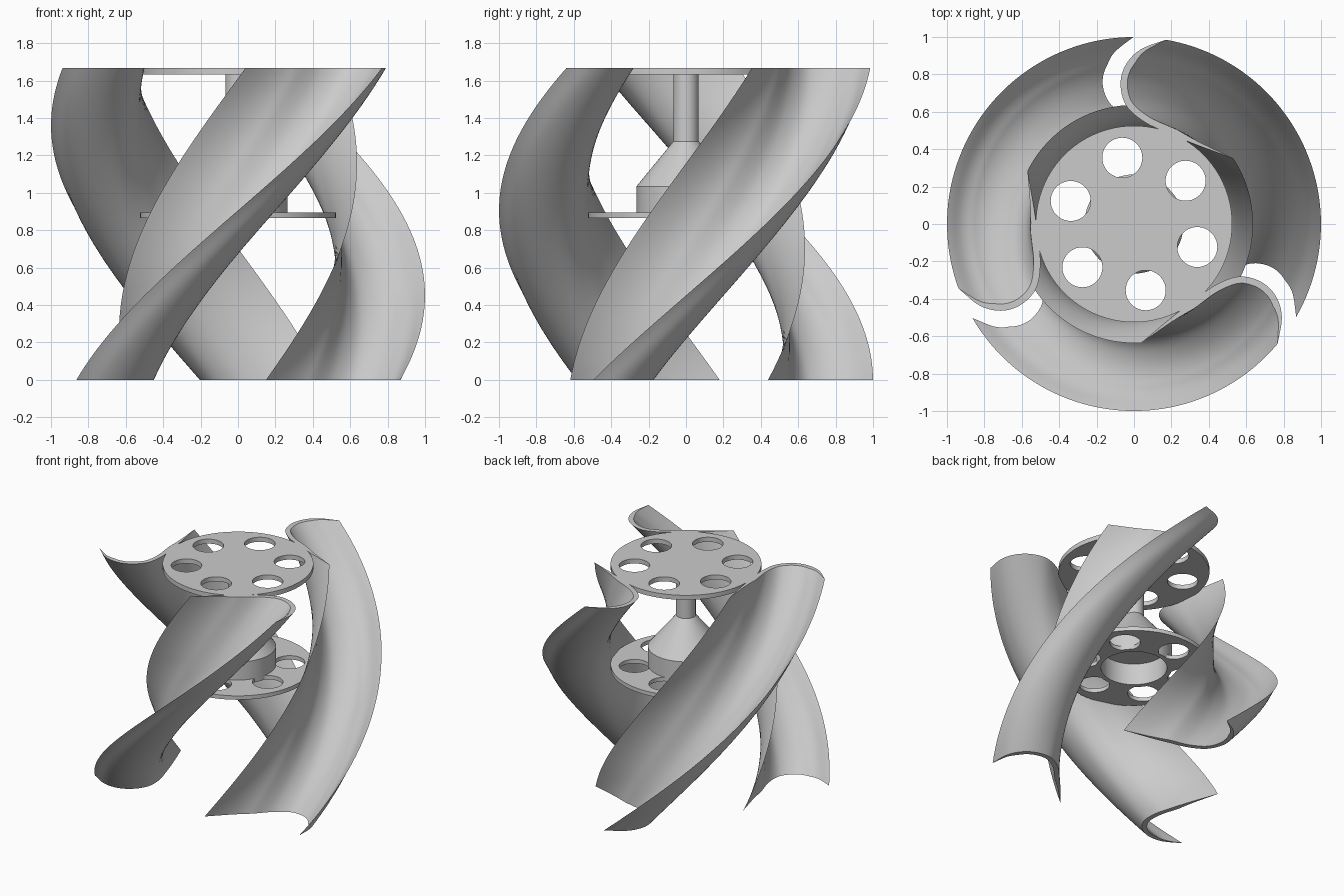
import bpy, bmesh
from math import sin, cos, pi, radians
from mathutils import Vector, Matrix

if "Cube" in bpy.data.objects:
    bpy.data.objects.remove(bpy.data.objects["Cube"])

H = 1.667                 # overall height
TWIST = radians(110)      # blade twist from bottom to top


def finish(name, bm):
    bmesh.ops.remove_doubles(bm, verts=bm.verts, dist=1e-5)
    bmesh.ops.recalc_face_normals(bm, faces=bm.faces)
    me = bpy.data.meshes.new(name)
    bm.to_mesh(me)
    bm.free()
    ob = bpy.data.objects.new(name, me)
    bpy.context.collection.objects.link(ob)
    smooth(ob)
    return ob


def smooth(ob):
    bpy.ops.object.select_all(action='DESELECT')
    ob.select_set(True)
    bpy.context.view_layer.objects.active = ob
    bpy.ops.object.shade_smooth_by_angle(angle=radians(30))


def spline(pts, n):
    """Catmull-Rom through the points, n samples per segment."""
    p = [Vector(q) for q in pts]
    p = [2 * p[0] - p[1]] + p + [2 * p[-1] - p[-2]]
    out = []
    for i in range(1, len(p) - 2):
        a, b, c, d = p[i - 1:i + 3]
        for k in range(n):
            t = k / n
            out.append(0.5 * (2 * b + (c - a) * t + (2 * a - 5 * b + 4 * c - d) * t * t
                              + (3 * b - a - 3 * c + d) * t ** 3))
    out.append(p[-2])
    return out


# Blade section at the top: convex side, outer tip to inner tip
outer = spline([(0.17, 0.985), (0.035, 0.933), (-0.045, 0.85), (-0.072, 0.745),
                (-0.04, 0.63), (0.06, 0.543), (0.19, 0.483), (0.33, 0.425), (0.53, 0.352)], 5)
inner = []
for i, q in enumerate(outer):
    d = (outer[min(i + 1, len(outer) - 1)] - outer[max(i - 1, 0)]).normalized()
    s = i / (len(outer) - 1)
    thick = 0.036 * min(1, s / 0.2, (1 - s) / 0.22)
    inner.append(q + Vector((-d.y, d.x)) * thick)


def blade(name, turn):
    bm = bmesh.new()
    rows = 48
    loop = outer + inner[-2:0:-1]
    n, m = len(loop), len(outer)
    rings = []
    for r in range(rows + 1):
        f = r / rows
        rot = Matrix.Rotation(turn - TWIST * (1 - f), 2)
        rings.append([bm.verts.new((*(rot @ q), H * f)) for q in loop])
    for a, b in zip(rings, rings[1:]):
        for i in range(n):
            j = (i + 1) % n
            bm.faces.new((a[i], a[j], b[j], b[i]))
    # flat end caps
    for ring in (rings[0], rings[-1]):
        for i in range(m - 1):
            quad = [ring[i], ring[i + 1], ring[(n - i - 1) % n], ring[(n - i) % n]]
            bm.faces.new(list(dict.fromkeys(quad)))
    return finish(name, bm)


for k in range(3):
    blade(f"blade_{k + 1}", k * 2 * pi / 3)


def disc(name, z0, z1, bore=None):
    """Round plate with six lightening holes and an optional centre bore."""
    cu = bpy.data.curves.new(name, 'CURVE')
    cu.dimensions, cu.fill_mode = '2D', 'BOTH'
    cu.extrude = (z1 - z0) / 2
    circles = [(0, 0, 0.525, 96)]
    for k in range(6):
        a = radians(40 + 60 * k)
        circles.append((0.36 * cos(a), 0.36 * sin(a), 0.107, 40))
    if bore:
        circles.append((0, 0, bore, 64))
    for x, y, r, n in circles:
        sp = cu.splines.new('POLY')
        sp.points.add(n - 1)
        for i, pt in enumerate(sp.points):
            t = 2 * pi * i / n
            pt.co = (x + r * cos(t), y + r * sin(t), 0, 1)
        sp.use_cyclic_u = True
    ob = bpy.data.objects.new(name, cu)
    bpy.context.collection.objects.link(ob)
    ob.location.z = (z0 + z1) / 2
    bpy.ops.object.select_all(action='DESELECT')
    ob.select_set(True)
    bpy.context.view_layer.objects.active = ob
    bpy.ops.object.convert(target='MESH')
    smooth(bpy.context.object)


disc("top_disc", 1.632, H)
disc("lower_disc", 0.865, 0.895, 0.23)

# Hub with hollow underside, cone and shaft, turned as one piece
profile = [(0, 1.03), (0.23, 1.03), (0.23, 0.865), (0.265, 0.865), (0.265, 1.035),
           (0.068, 1.275), (0.068, 1.64), (0, 1.64)]
bm = bmesh.new()
vs = [bm.verts.new((r, 0, z)) for r, z in profile]
es = [bm.edges.new(e) for e in zip(vs, vs[1:])]
bmesh.ops.spin(bm, geom=vs + es, cent=(0, 0, 0), axis=(0, 0, 1), angle=2 * pi, steps=64)
finish("hub_and_shaft", bm)
